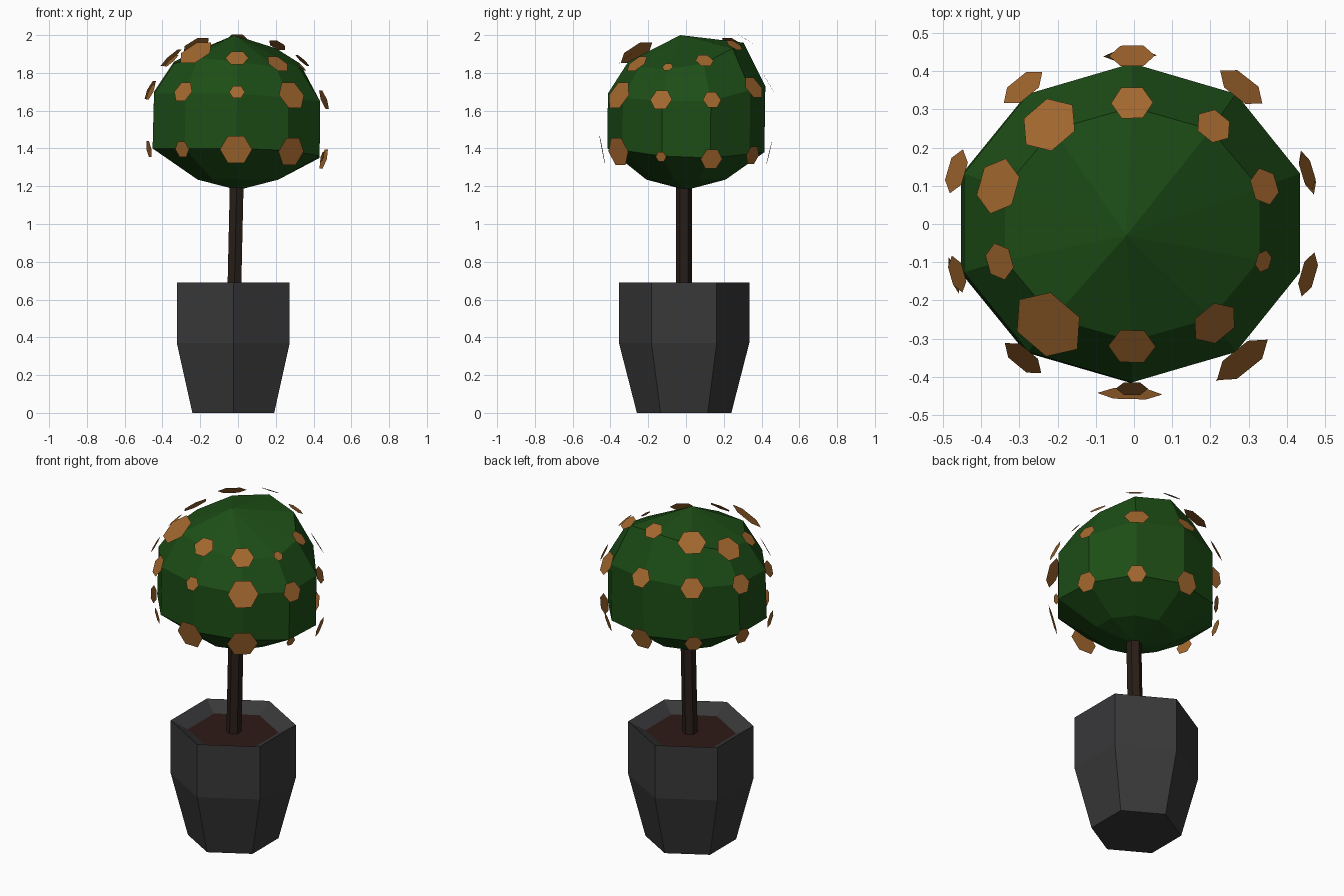
import bpy, bmesh
from math import sin, cos, pi
from mathutils import Vector

if "Cube" in bpy.data.objects:
    bpy.data.objects.remove(bpy.data.objects["Cube"])


def material(name, rgb):
    m = bpy.data.materials.new(name)
    m.diffuse_color = (*rgb, 1)
    m.use_nodes = True
    m.node_tree.nodes["Principled BSDF"].inputs["Base Color"].default_value = m.diffuse_color
    return m


def make_object(name, bm, mat, recalc=True):
    if recalc:
        bmesh.ops.recalc_face_normals(bm, faces=bm.faces)
    me = bpy.data.meshes.new(name)
    bm.to_mesh(me)
    bm.free()
    me.materials.append(mat)
    ob = bpy.data.objects.new(name, me)
    bpy.context.collection.objects.link(ob)
    return ob


def ring(cx, cy, z, rx, ry, n, dz=None):
    """n points around an ellipse, starting at the front (-y)."""
    return [Vector((cx + rx * sin(2 * pi * k / n), cy - ry * cos(2 * pi * k / n),
                    z + (dz[k] if dz else 0))) for k in range(n)]


def loft(bm, rings):
    loops = [[bm.verts.new(p) for p in r] for r in rings]
    for a, b in zip(loops, loops[1:]):
        n = len(a)
        for k in range(n):
            j = (k + 1) % n
            bm.faces.new((a[k], a[j], b[j], b[k]))
    return loops


def fan(bm, loop, tip):
    t = bm.verts.new(tip)
    for a, b in zip(loop, loop[1:] + loop[:1]):
        bm.faces.new((a, b, t))


green = material("leaf_green", (0.012, 0.075, 0.008))
orange = material("blossom_orange", (0.36, 0.135, 0.027))
charcoal = material("pot_charcoal", (0.04, 0.04, 0.042))
brown = material("bark_brown", (0.022, 0.013, 0.009))
earth = material("soil_brown", (0.028, 0.011, 0.008))

# Hexagonal pot with a sloping inner lip
PX, PY = -0.025, -0.01
bm = bmesh.new()
loops = loft(bm, [ring(PX, PY, z, r, r, 6) for z, r in
                  ((0, 0.25), (0.37, 0.345), (0.69, 0.345), (0.64, 0.25))])
bm.faces.new(loops[0][::-1])
make_object("pot", bm, charcoal, recalc=False)

# Soil
bm = bmesh.new()
bm.faces.new([bm.verts.new(p) for p in ring(PX, PY, 0.64, 0.25, 0.25, 6)])
make_object("soil", bm, earth, recalc=False)

# Slightly leaning trunk
bm = bmesh.new()
loops = loft(bm, [ring(-0.02, PY, 0.63, 0.042, 0.042, 6),
                  ring(-0.006, PY, 1.25, 0.042, 0.042, 6)])
for l in loops:
    bm.faces.new(l)
make_object("trunk", bm, brown)

# Lumpy ten-sided crown, each ring with its own height variation
low = ring(-0.01, 0, 1.38, 0.465, 0.415, 10,
           (.02, .01, -.02, -.03, -.01, 0, .01, .02, .02, .02))
mid = ring(-0.005, 0.003, 1.69, 0.462, 0.417, 10,
           (0, -.02, -.04, -.04, .02, .04, .02, .01, 0, 0))
top = ring(-0.005, 0, 1.87, 0.35, 0.305, 10,
           (-.01, -.04, -.05, -.02, .06, .09, .05, -.01, -.02, .01))
bm = bmesh.new()
loops = loft(bm, [ring(0, 0, 1.235, 0.225, 0.21, 10), low, mid, top])
fan(bm, loops[0], (0, 0, 1.18))
fan(bm, loops[-1], (-0.02, -0.03, 2.0))
make_object("crown", bm, green)

# Flat hexagonal blossoms floating just off every crown corner
sizes = ((.085, .085, .03, .06, .055, .07, .05, .05, .05, .048),
         (.042, .085, .06, .05, .07, .06, .065, .06, .05, .062),
         (.062, .065, .03, .05, .05, .055, .08, .075, .05, .10))
centre = Vector((0, 0, 1.48))
bm = bmesh.new()
for corners, radii in zip((low, mid, top), sizes):
    for p, r in zip(corners, radii):
        out = (p - centre).normalized()
        q = out.to_track_quat('Z', 'Y')
        c = p + out * (0.008 + 0.25 * r)
        bm.faces.new([bm.verts.new(c + q @ Vector((r * cos(k * pi / 3), r * sin(k * pi / 3), 0)))
                      for k in range(6)])
make_object("blossoms", bm, orange, recalc=False)
